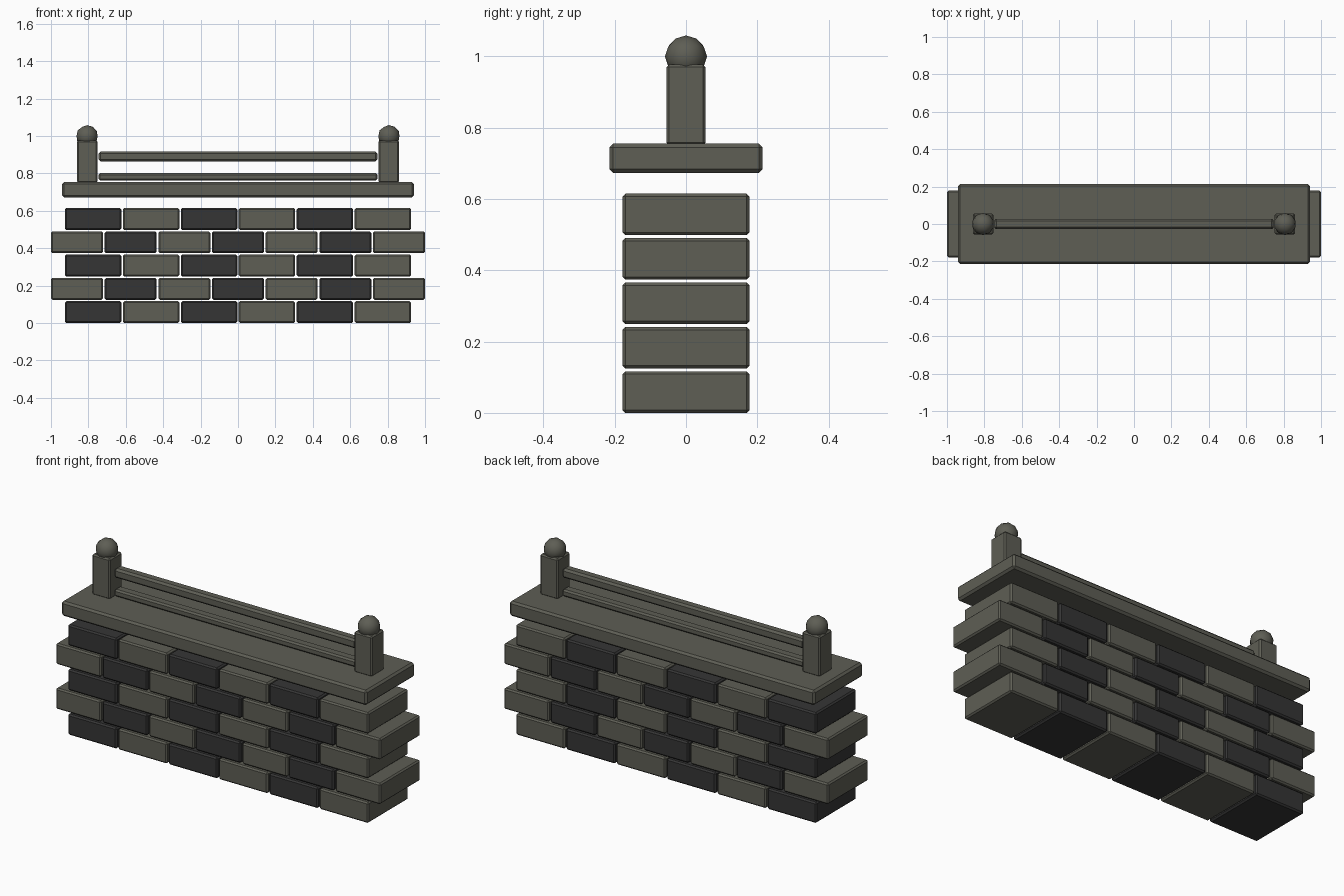
import bpy, bmesh

if "Cube" in bpy.data.objects:
    bpy.data.objects.remove(bpy.data.objects["Cube"])


def material(name, rgb):
    m = bpy.data.materials.new(name)
    m.diffuse_color = (*rgb, 1)
    m.use_nodes = True
    m.node_tree.nodes["Principled BSDF"].inputs["Base Color"].default_value = m.diffuse_color
    return m


light = material("light_stone", (0.112, 0.112, 0.09))
dark = material("dark_stone", (0.036, 0.036, 0.036))


def finish(name, bm, mat):
    me = bpy.data.meshes.new(name)
    bm.to_mesh(me)
    bm.free()
    me.materials.append(mat)
    ob = bpy.data.objects.new(name, me)
    bpy.context.collection.objects.link(ob)
    return ob


def block(name, x, y, z, mat, bevel=0.008):
    """Chamfered box from (min, max) ranges on each axis."""
    bm = bmesh.new()
    bmesh.ops.create_cube(bm, size=1)
    for v in bm.verts:
        v.co = [r[1] if c > 0 else r[0] for c, r in zip(v.co, (x, y, z))]
    bmesh.ops.bevel(bm, geom=bm.edges[:], offset=bevel, segments=1,
                    affect='EDGES', profile=0.5)
    return finish(name, bm, mat)


# Five brick courses, alternating six and seven bricks
for row in range(5):
    odd = row % 2
    count, half, gap = (7, 1.0, 0.009) if odd else (6, 0.926, 0.008)
    width = (2 * half - gap * (count - 1)) / count
    z = row * 0.1245
    for i in range(count):
        x = -half + i * (width + gap)
        block(f"brick_{row}_{i}", (x, x + width), (-0.178, 0.178),
              (z, z + 0.1165), dark if i % 2 == odd else light)

# Coping slab
block("coping_slab", (-0.94, 0.94), (-0.215, 0.215), (0.672, 0.755), light, 0.011)

# Posts with ball finials
for side, cx in (("left", -0.807), ("right", 0.807)):
    block(f"{side}_post", (cx - 0.055, cx + 0.055), (-0.055, 0.055),
          (0.75, 0.977), light, 0.008)
    bm = bmesh.new()
    bmesh.ops.create_icosphere(bm, subdivisions=2, radius=0.059)
    for f in bm.faces:
        f.smooth = True
    ball = finish(f"{side}_ball_finial", bm, light)
    ball.location = (cx, 0, 0.999)

# Rails between the posts
block("upper_rail", (-0.746, 0.746), (-0.028, 0.028), (0.864, 0.917), light, 0.011)
block("lower_rail", (-0.746, 0.746), (-0.028, 0.028), (0.762, 0.801), light, 0.009)
